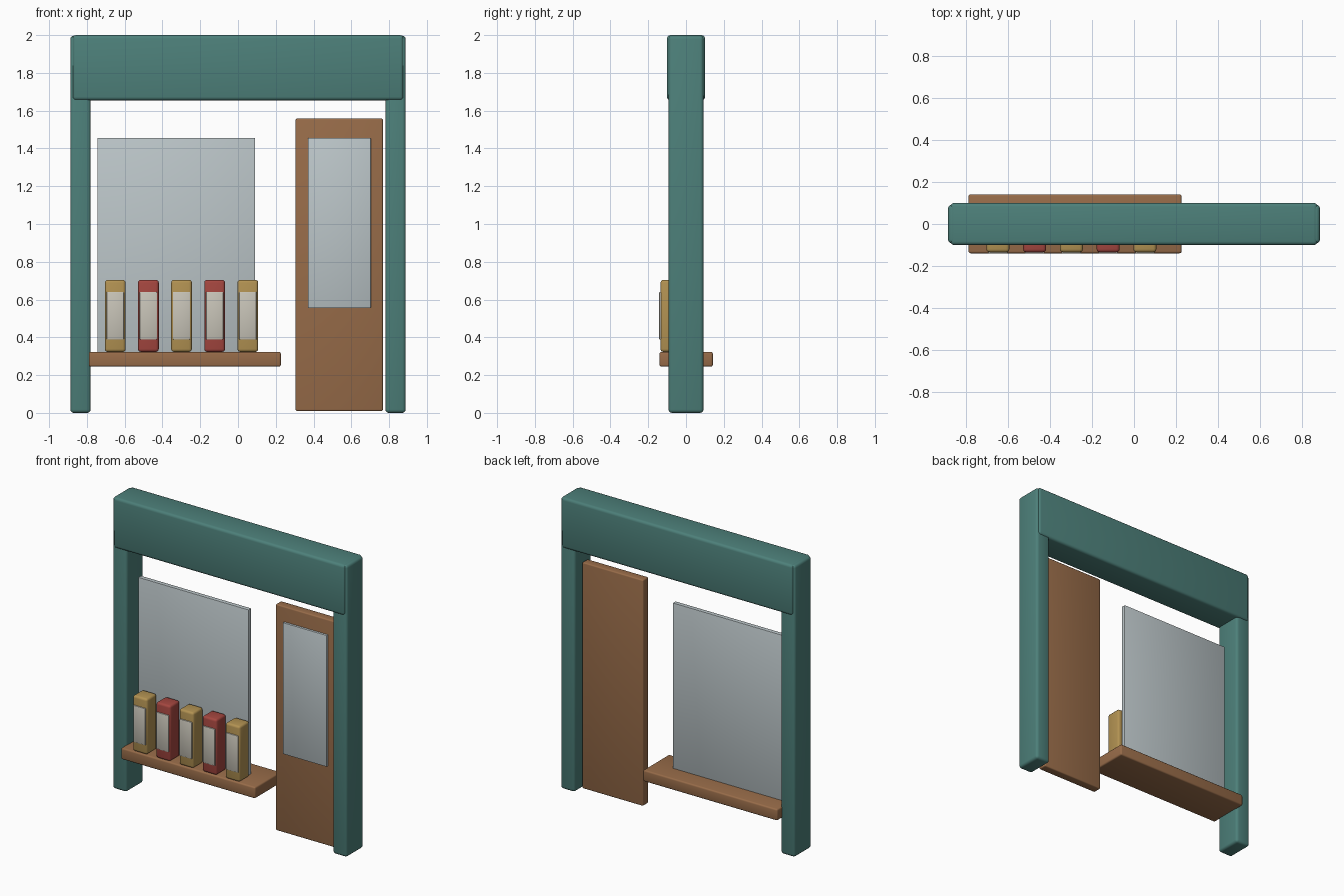
import bpy
import math

if "Cube" in bpy.data.objects:
    bpy.data.objects.remove(bpy.data.objects["Cube"])


def mat(name, rgb):
    """Flat material from sRGB bytes, stored as linear diffuse colour."""
    lin = [(c / 255 / 12.92) if c / 255 <= 0.04045 else ((c / 255 + 0.055) / 1.055) ** 2.4 for c in rgb]
    m = bpy.data.materials.new(name)
    m.diffuse_color = (*lin, 1.0)
    m.use_nodes = True
    m.node_tree.nodes["Principled BSDF"].inputs["Base Color"].default_value = m.diffuse_color
    return m


TEAL = mat("teal_paint", (77, 128, 122))
WOOD = mat("brown_wood", (152, 108, 73))
GLASS = mat("pale_glass", (188, 198, 201))
GOLD = mat("gold_cover", (178, 146, 82))
RED = mat("red_cover", (164, 70, 63))
CREAM = mat("cream_label", (200, 196, 184))


def box(name, x, y, z, material, bevel=0.01, segments=3):
    """Rounded box from (min, max) ranges on each axis."""
    bpy.ops.mesh.primitive_cube_add(size=1, location=[sum(r) / 2 for r in (x, y, z)])
    ob = bpy.context.object
    ob.name = name
    ob.scale = [r[1] - r[0] for r in (x, y, z)]
    bpy.ops.object.transform_apply(location=False, rotation=False, scale=True)
    ob.data.materials.append(material)
    mod = ob.modifiers.new("soft_edges", "BEVEL")
    mod.width = bevel
    mod.segments = segments
    bpy.ops.object.modifier_apply(modifier=mod.name)
    bpy.ops.object.shade_smooth_by_angle(angle=math.radians(35))
    return ob


# Shopfront frame: two posts and a deep header
for side, s in (("left", -1), ("right", 1)):
    box(side + "_post", sorted((s * 0.78, s * 0.888)), (-0.0925, 0.0925), (0, 1.997), TEAL, 0.018)
box("header", (-0.876, 0.876), (-0.101, 0.101), (1.655, 2.0), TEAL, 0.018)

# Display window and the shelf under it
box("window_pane", (-0.745, 0.09), (-0.015, 0.015), (0.31, 1.455), GLASS, 0.003, 2)
box("shelf", (-0.79, 0.227), (-0.14, 0.142), (0.245, 0.323), WOOD, 0.01)

# Door with a glass panel on its front
box("door", (0.305, 0.767), (-0.03, 0.03), (0.01, 1.558), WOOD, 0.008)
box("door_glass", (0.37, 0.703), (-0.045, -0.025), (0.555, 1.455), GLASS, 0.003, 2)

# Row of books with cream labels
for i in range(5):
    cx = -0.65 + 0.1755 * i
    box(f"book_{i + 1}", (cx - 0.055, cx + 0.055), (-0.135, -0.027), (0.323, 0.704),
        RED if i % 2 else GOLD, 0.015)
    box(f"book_label_{i + 1}", (cx - 0.046, cx + 0.046), (-0.142, -0.125), (0.388, 0.641), CREAM, 0.005, 2)
